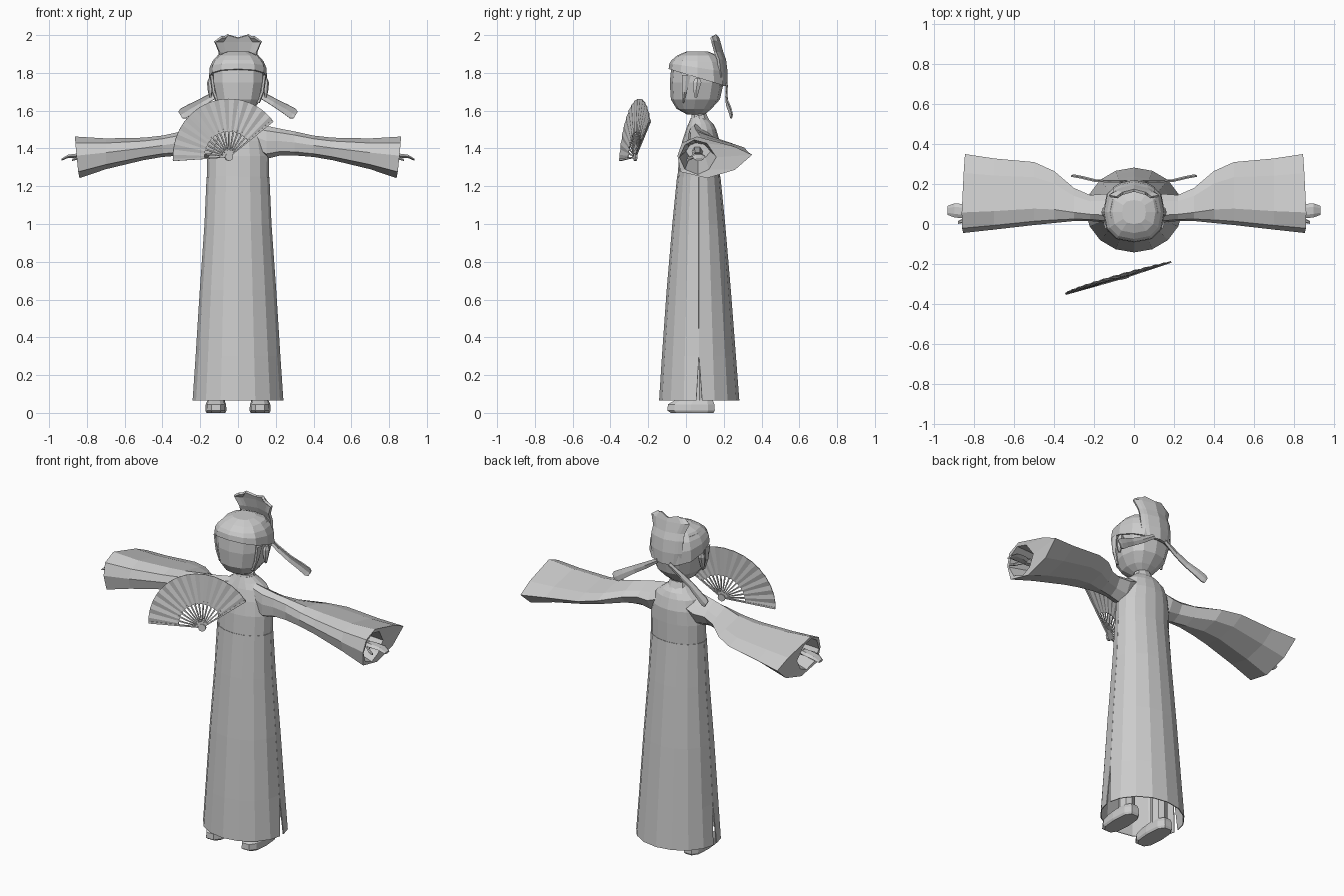
import bpy, bmesh, math
from math import sin, cos, pi, radians

cube = bpy.data.objects.get("Cube")
if cube:
    bpy.data.objects.remove(cube, do_unlink=True)

mat = bpy.data.materials.new("plain_grey")
mat.use_nodes = True
GREY = (0.6, 0.6, 0.6, 1)
mat.diffuse_color = GREY
mat.node_tree.nodes["Principled BSDF"].inputs["Base Color"].default_value = GREY


def finish(name, bm, thick=0, mirror=False):
    bmesh.ops.recalc_face_normals(bm, faces=bm.faces)
    me = bpy.data.meshes.new(name)
    bm.to_mesh(me)
    bm.free()
    me.materials.append(mat)
    ob = bpy.data.objects.new(name, me)
    bpy.context.collection.objects.link(ob)
    if thick:
        mod = ob.modifiers.new("Thickness", 'SOLIDIFY')
        mod.thickness, mod.offset = thick, 0
    if mirror:
        ob.modifiers.new("Mirror", 'MIRROR')
    return ob


def loft(name, rings, closed=True, caps=(True, True), **kw):
    """Skin a list of equal-length point rings."""
    bm = bmesh.new()
    rows = [[bm.verts.new(p) for p in r] for r in rings]
    n = len(rows[0])
    for a, b in zip(rows, rows[1:]):
        for i in range(n if closed else n - 1):
            j = (i + 1) % n
            bm.faces.new((a[i], a[j], b[j], b[i]))
    if closed and caps[0]:
        bm.faces.new(rows[0])
    if closed and caps[1]:
        bm.faces.new(rows[-1])
    return finish(name, bm, **kw)


def oval(z, hw, yf, yb, n=16, power=1.0, cx=0, tilt=0, start=0, sweep=2 * pi, count=None):
    """Horizontal oval ring; power below 1 makes it boxier."""
    cy, hd, pts = (yf + yb) / 2, (yb - yf) / 2, []
    for i in range(count or n):
        a = start + sweep * i / n
        c, s = cos(a), sin(a)
        x = hw * math.copysign(abs(c) ** power, c)
        y = cy + hd * math.copysign(abs(s) ** power, s)
        pts.append((cx + x, y, z + tilt * (y - cy)))
    return pts


# Robe skirt: front and back panels, parted by a slit low on each side
SKIRT = [(0.065, 0.238, -0.14, 0.28), (0.3, 0.222, -0.125, 0.262), (0.65, 0.2, -0.1, 0.235),
         (1.0, 0.175, -0.07, 0.205), (1.25, 0.164, -0.045, 0.18)]
for name, start, side in (("robe_front_panel", pi, -1), ("robe_back_panel", 0, 1)):
    rings = []
    for k, r in enumerate(SKIRT):
        ring = oval(*r, n=8, start=start, sweep=pi, count=9)
        if k == 0:
            for e in (0, -1):
                x, y, z = ring[e]
                ring[e] = (x, y + side * 0.015, z)
        rings.append(ring)
    loft(name, rings, closed=False, thick=0.005)

# Upper robe, collar and neck
loft("robe_torso", [oval(*r) for r in (
    SKIRT[-1], (1.36, 0.165, -0.036, 0.18), (1.44, 0.15, -0.02, 0.178), (1.5, 0.13, 0.0, 0.16),
    (1.53, 0.09, 0.012, 0.145), (1.56, 0.056, 0.025, 0.112))], caps=(False, True))
loft("collar", [oval(1.52, 0.07, 0.008, 0.14, 10), oval(1.575, 0.052, 0.028, 0.11, 10, tilt=0.2)])
loft("neck", [oval(1.5, 0.045, 0.025, 0.11, 10), oval(1.64, 0.038, 0.03, 0.105, 10)])

# Sleeves: wide pointed cross-section that flares to the cuff, then folds inside
SECTION = [(0, .54), (.06, .85), (.26, 1), (.76, .76), (1, .56), (.77, .2), (.4, 0), (.04, .15)]
MOUTH = [(0, .5), (.15, .85), (.4, 1), (.75, .9), (1, .5), (.8, .15), (.5, 0), (.15, .15)]


def sleeve_ring(x, yf, yb, zb, zt, shape=SECTION, slant=0):
    return [(x - slant * (1 - v + u * 0.4), yf + u * (yb - yf), zb + v * (zt - zb)) for u, v in shape]


loft("sleeve", [
    sleeve_ring(0.06, 0.02, 0.14, 1.4, 1.535), sleeve_ring(0.15, 0.008, 0.15, 1.345, 1.52),
    sleeve_ring(0.22, 0.015, 0.145, 1.362, 1.505), sleeve_ring(0.3, 0.015, 0.18, 1.363, 1.49),
    sleeve_ring(0.4, 0.005, 0.265, 1.355, 1.468), sleeve_ring(0.5, -0.005, 0.31, 1.338, 1.457),
    sleeve_ring(0.7, -0.028, 0.328, 1.29, 1.453),
    sleeve_ring(0.865, -0.045, 0.35, 1.243, 1.463, slant=0.022),
    sleeve_ring(0.862, -0.035, 0.16, 1.262, 1.445, MOUTH, 0.02),
    sleeve_ring(0.6, 0.0, 0.13, 1.34, 1.43, MOUTH)], mirror=True)

# Forearm, hand and thumb


def limb(name, stations):
    """Stations along x: x, y, z, half depth, half height."""
    loft(name, [[(x, y + dy * cos(i * pi / 3), z + dz * sin(i * pi / 3)) for i in range(6)]
                for x, y, z, dy, dz in stations], mirror=True)


limb("forearm", [(0.58, 0.06, 1.385, 0.03, 0.028), (0.82, 0.06, 1.362, 0.025, 0.018)])
limb("hand", [(0.81, 0.06, 1.362, 0.024, 0.016), (0.85, 0.064, 1.362, 0.036, 0.013),
              (0.9, 0.068, 1.358, 0.035, 0.01), (0.935, 0.068, 1.34, 0.022, 0.006)])
limb("thumb", [(0.82, 0.045, 1.358, 0.014, 0.01), (0.852, 0.018, 1.348, 0.012, 0.009),
               (0.88, 0.008, 1.338, 0.007, 0.006)])

# Legs and shoes
loft("leg", [oval(z, 0.045, 0.025, 0.12, 8, cx=0.115) for z in (0.05, 0.45)], mirror=True)
loft("shoe", [oval(z, w, a, b, 10, power=0.7, cx=0.117) for z, w, a, b in (
    (0, 0.05, -0.085, 0.15), (0.012, 0.056, -0.103, 0.157),
    (0.045, 0.054, -0.1, 0.155), (0.068, 0.044, -0.06, 0.145))], mirror=True)

# Head
loft("head", [oval(*r, n=12, power=0.8) for r in (
    (1.58, 0.04, 0.005, 0.1), (1.61, 0.085, -0.05, 0.135), (1.66, 0.122, -0.08, 0.18),
    (1.75, 0.143, -0.086, 0.2), (1.83, 0.145, -0.078, 0.198), (1.88, 0.12, -0.05, 0.17))])

# Cap with a sloping brim band and a stepped crown
loft("cap", [oval(z, w, a, b, 12, 0.8, tilt=t) for z, w, a, b, t in (
    (1.775, 0.143, -0.08, 0.2, -0.3), (1.775, 0.154, -0.092, 0.212, -0.3),
    (1.828, 0.15, -0.088, 0.21, -0.15), (1.862, 0.135, -0.075, 0.195, -0.05),
    (1.893, 0.108, -0.045, 0.165, 0), (1.912, 0.06, 0.0, 0.12, 0))])

# Tall curved plate standing at the back of the cap
rows = [(1.73, 0.085, 0.214), (1.8, 0.1, 0.214), (1.87, 0.102, 0.205), (1.91, 0.1, 0.19),
        (1.965, 0.123, 0.175), (1.99, 0.085, 0.168)]
plate = []
for k, (z, w, y) in enumerate(rows):
    peak = (0, 0, 0.012, -0.004, 0.012, 0, 0) if k == len(rows) - 1 else (0,) * 7
    plate.append([(w * t, y - 0.035 * t * t, z + p)
                  for t, p in zip((-1, -.8, -.65, 0, .65, .8, 1), peak)])
loft("cap_back_plate", plate, closed=False, thick=0.014)

# Ribbons trailing from the back of the cap
loft("ribbon", [[(x + h * 0.5, y, z + h * 0.85), (x, y + 0.005, z), (x - h * 0.5, y, z - h * 0.85)]
                for x, y, z, h in ((0.04, 0.213, 0.0 + 1.735, 0.012), (0.12, 0.211, 1.685, 0.018),
                                   (0.19, 0.215, 1.645, 0.021), (0.25, 0.23, 1.61, 0.026),
                                   (0.29, 0.238, 1.585, 0.03), (0.305, 0.24, 1.577, 0.02))],
     closed=False, thick=0.007, mirror=True)

# Ears and side locks of hair
loft("ear", [oval(z, w, a, b, 6, cx=0.147) for z, w, a, b in (
    (1.67, 0.006, 0.045, 0.06), (1.71, 0.014, 0.036, 0.072), (1.75, 0.017, 0.034, 0.085),
    (1.77, 0.008, 0.045, 0.075))], mirror=True)
loft("side_lock", [oval(z, 0.011, a, b, 6, cx=x) for z, x, a, b in (
    (1.64, 0.105, -0.02, -0.01), (1.7, 0.128, -0.022, 0.006), (1.79, 0.14, -0.025, 0.03))], mirror=True)

# Folding fan: pleated leaf, ribs, guards and pivot
YAW = math.atan(0.277)
FROM, TO = radians(38.5), radians(183)


def fan_point(r, a, off=0):
    u, v = r * cos(a), r * sin(a)
    return (-0.048 + u * cos(YAW) - off * sin(YAW),
            -0.268 + u * sin(YAW) + off * cos(YAW) + 0.07 * v, 1.355 + v)


STEPS = 28
angles = [FROM + (TO - FROM) * i / STEPS for i in range(STEPS + 1)]
loft("fan_leaf", [[fan_point(r, a, 0.002 * (-1) ** i) for i, a in enumerate(angles)]
                  for r in (0.135, 0.308)], closed=False, thick=0.004)


def stick(name, a, r0, r1, w0, w1, thick):
    loft(name, [[fan_point(r, a + s * math.atan(w / r)) for s in (-1, 1)]
                for r, w in ((r0, w0), (r1, w1))], closed=False, thick=thick)


for i in range(0, STEPS + 1, 2):
    stick("fan_rib", angles[i], 0.015, 0.15, 0.0025, 0.0045, 0.004)
for a in (FROM, TO):
    stick("fan_guard", a, 0.015, 0.306, 0.003, 0.006, 0.009)
loft("fan_pivot", [[fan_point(0.022, i * pi / 4, off) for i in range(8)] for off in (-0.006, 0.006)])
